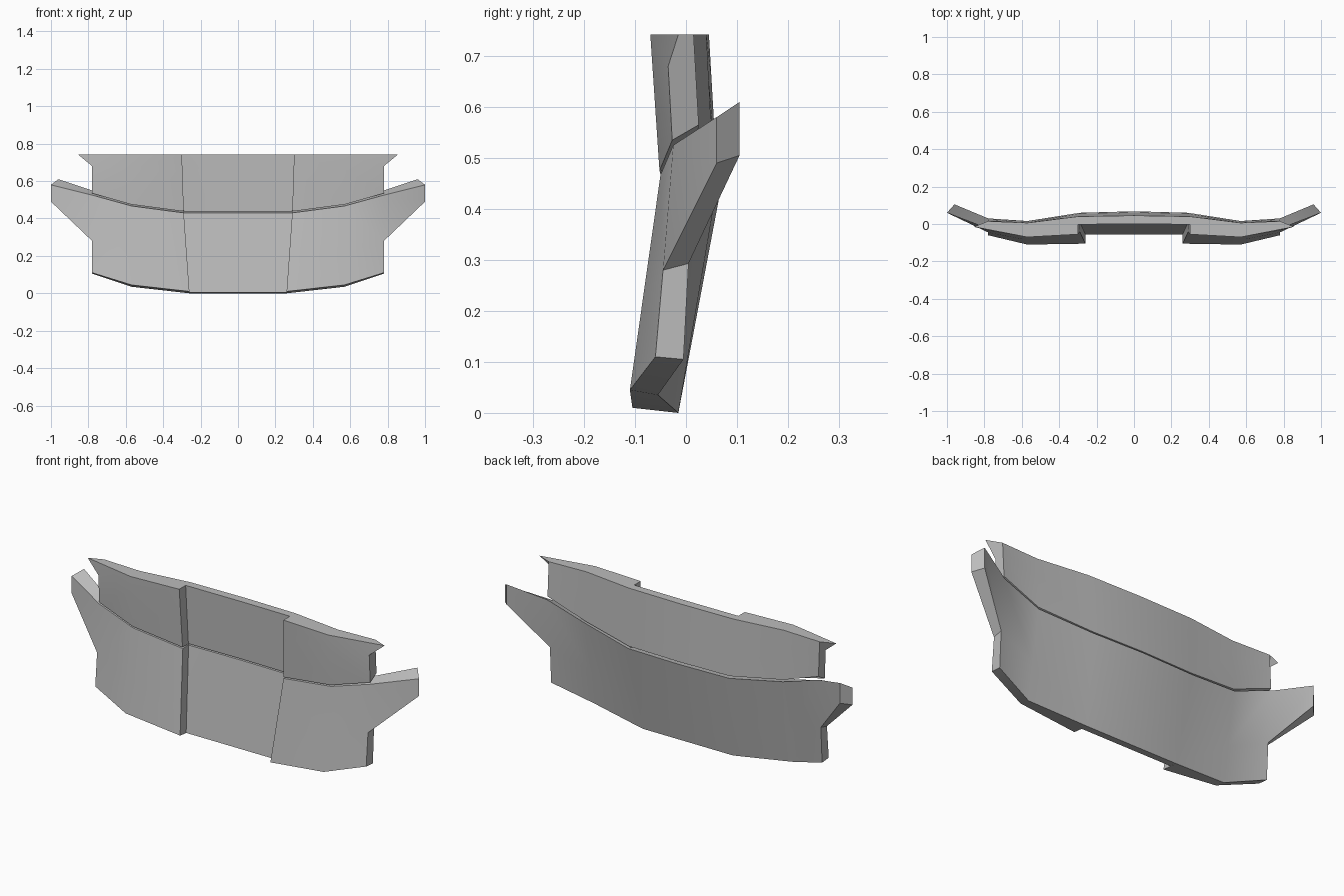
import bpy, bmesh
from mathutils import Vector

cube = bpy.data.objects.get("Cube")
if cube:
    bpy.data.objects.remove(cube)

grey = bpy.data.materials.new("plain grey")
grey.use_nodes = True
colour = (0.5, 0.5, 0.5, 1)
grey.diffuse_color = colour
grey.node_tree.nodes["Principled BSDF"].inputs["Base Color"].default_value = colour


def column(x_top, x_bottom, front_top, front_bottom, back_top, back_bottom, split=0.6):
    """Closed section: front top, middle, bottom, then back bottom, middle, top."""
    ft, bt = Vector((x_top, *front_top)), Vector((x_top, *back_top))
    fb, bb = Vector((x_bottom, *front_bottom)), Vector((x_bottom, *back_bottom))
    return [ft, ft.lerp(fb, split), fb, bb, bt.lerp(bb, split), bt]


class Plate:
    """Half plate skinned through sections, mirrored across x."""

    def __init__(self, name):
        self.name = name
        self.bm = bmesh.new()
        self.verts = {}

    def face(self, points):
        corners = []
        for p in points:
            key = tuple(round(c, 4) for c in p)
            if key not in self.verts:
                self.verts[key] = self.bm.verts.new(p)
            if self.verts[key] not in corners:
                corners.append(self.verts[key])
        if len(corners) > 2:
            self.bm.faces.new(corners)

    def loft(self, sections):
        for a, b in zip(sections, sections[1:]):
            for i in range(len(a)):
                j = (i + 1) % len(a)
                self.face([a[i], a[j], b[j], b[i]])

    def finish(self):
        bmesh.ops.recalc_face_normals(self.bm, faces=self.bm.faces)
        mesh = bpy.data.meshes.new(self.name)
        self.bm.to_mesh(mesh)
        self.bm.free()
        mesh.materials.append(grey)
        obj = bpy.data.objects.new(self.name, mesh)
        bpy.context.collection.objects.link(obj)
        mirror = obj.modifiers.new("mirror", 'MIRROR')
        mirror.merge_threshold = 0.0005
        bpy.ops.object.select_all(action='DESELECT')
        obj.select_set(True)
        bpy.context.view_layer.objects.active = obj
        bpy.ops.object.modifier_apply(modifier=mirror.name)
        bpy.ops.object.shade_smooth_by_angle(angle=0.5)


# Lower plate: recessed centre, raised side panel
lower = Plate("lower_plate")
end = column(0.78, 0.78, (-0.025, 0.525), (-0.06, 0.11), (0.03, 0.55), (-0.005, 0.105))
end[1] = Vector((0.78, -0.045, 0.28))
end[4] = Vector((0.78, 0.005, 0.293))
lower.loft([
    column(0, 0, (0.012, 0.43), (-0.055, 0.005), (0.068, 0.438), (-0.015, 0)),
    column(0.29, 0.26, (0.008, 0.43), (-0.055, 0.005), (0.06, 0.438), (-0.015, 0)),
    column(0.29, 0.26, (-0.04, 0.43), (-0.105, 0.01), (0.06, 0.438), (-0.015, 0)),
    column(0.57, 0.57, (-0.05, 0.467), (-0.11, 0.045), (0.016, 0.478), (-0.055, 0.035)),
    end,
])
lower.face(end[1:5])

# Swept wing at the upper end of the lower plate
root = [end[0], end[1], end[4], end[5]]
tip = [Vector(p) for p in ((1, 0.06, 0.58), (1, 0.06, 0.49),
                           (0.96, 0.105, 0.505), (0.96, 0.105, 0.61))]
for a, b in ((0, 1), (1, 2), (2, 3), (3, 0)):
    lower.face([root[a], root[b], tip[b], tip[a]])
lower.face(tip)
lower.finish()

# Upper plate: same panel layout, leaning forward, with a flared top corner
upper = Plate("upper_plate")
end = column(0.78, 0.78, (-0.015, 0.742), (-0.027, 0.535), (0.015, 0.742), (0.025, 0.565), 0.3)
end[0].x = 0.855
end[1] = Vector((0.78, -0.035, 0.68))
upper.loft([
    column(0, 0, (0, 0.742), (0.01, 0.438), (0.045, 0.742), (0.062, 0.448), 0.3),
    column(0.3, 0.29, (-0.002, 0.742), (0.006, 0.438), (0.04, 0.742), (0.055, 0.448), 0.3),
    column(0.3, 0.29, (-0.055, 0.742), (-0.042, 0.438), (0.04, 0.742), (0.055, 0.448), 0.3),
    column(0.57, 0.57, (-0.07, 0.742), (-0.052, 0.475), (0.006, 0.742), (0.014, 0.488), 0.3),
    end,
])
upper.face(end)
upper.finish()
